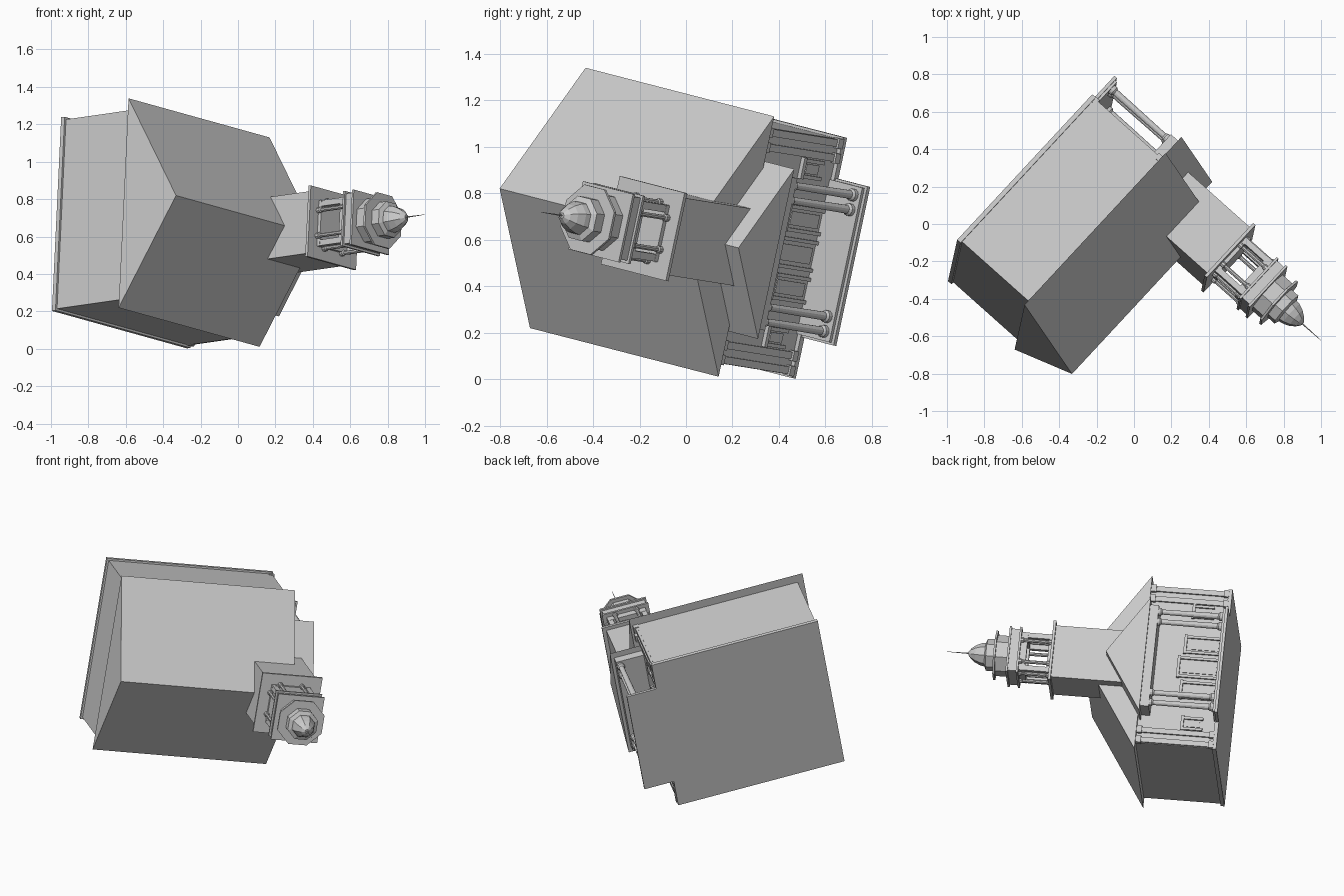
import bpy, bmesh, math
from mathutils import Matrix, Vector

if "Cube" in bpy.data.objects:
    bpy.data.objects.remove(bpy.data.objects["Cube"], do_unlink=True)

# One plain colour
stone = bpy.data.materials.new("light_grey")
stone.diffuse_color = (0.6, 0.6, 0.6, 1)
stone.use_nodes = True
stone.node_tree.nodes["Principled BSDF"].inputs["Base Color"].default_value = (0.6, 0.6, 0.6, 1)

# Building frame: w across, l from rear to front, u up; the whole building lies tilted
U = Vector((0.741, -0.661, 0.106)).normalized()
L = Vector((0.665, 0.723, -0.186))
L = (L - U * L.dot(U)).normalized()
W = U.cross(L)
FRAME = Matrix((W, -L, U)).transposed().to_4x4()
FRAME.translation = (-0.97, -0.195, 0.72)
TL = 1.01   # tower centre along the length


def finish(name, bm):
    bmesh.ops.recalc_face_normals(bm, faces=bm.faces)
    me = bpy.data.meshes.new(name)
    bm.to_mesh(me)
    bm.free()
    me.materials.append(stone)
    ob = bpy.data.objects.new(name, me)
    bpy.context.collection.objects.link(ob)
    ob.matrix_world = FRAME
    return ob


def add_box(bm, w, l, u):
    """Box from (min, max) ranges."""
    size = Vector((w[1] - w[0], l[1] - l[0], u[1] - u[0], ))
    mid = Vector(((w[0] + w[1]) / 2, -(l[0] + l[1]) / 2, (u[0] + u[1]) / 2))
    bmesh.ops.create_cube(bm, size=1, matrix=Matrix.Translation(mid) @ Matrix.Diagonal((*size, 1)))


def boxes(name, *items):
    bm = bmesh.new()
    for it in items:
        add_box(bm, *it)
    return finish(name, bm)


def square(half, u0, u1):
    return ((-half, half), (TL - half, TL + half), (u0, u1))


def prism(name, half, l0, l1, u0, u1):
    """Solid gable roof."""
    bm = bmesh.new()
    ends = [[bm.verts.new((x, -l, z)) for x, z in ((-half, u0), (half, u0), (0, u1))] for l in (l0, l1)]
    a, b = ends
    bm.faces.new(a)
    bm.faces.new(b)
    for i in range(3):
        j = (i + 1) % 3
        bm.faces.new((a[i], a[j], b[j], b[i]))
    return finish(name, bm)


def add_lathe(bm, profile, sides, w, l):
    """Rings of (radius, height) joined around an upright axis."""
    rings = []
    for r, z in profile:
        rings.append([bm.verts.new((w + r * math.cos(t), -l + r * math.sin(t), z))
                      for t in (2 * math.pi * (k + 0.5) / sides for k in range(sides))])
    for a, b in zip(rings, rings[1:]):
        for k in range(sides):
            j = (k + 1) % sides
            bm.faces.new((a[k], a[j], b[j], b[k]))
    bm.faces.new(rings[0])
    bm.faces.new(rings[-1])


def lathe(name, profile, sides, w=0, l=TL):
    bm = bmesh.new()
    add_lathe(bm, profile, sides, w, l)
    return finish(name, bm)


# Main hall
boxes("plinth", ((-0.53, 0.53), (0, 1.08), (0, 0.025)))
boxes("hall_walls", ((-0.518, 0.518), (0.012, 1.06), (0.02, 0.51)))
prism("main_roof", 0.573, -0.028, 1.099, 0.508, 0.886)

# Corner pilasters on the front wall, with foot and cap blocks
items = []
for s in (-1, 1):
    for c in (0.5, 0.435):
        for half, u, out in ((0.016, (0.02, 0.508), 1.075), (0.022, (0.02, 0.05), 1.085), (0.022, (0.475, 0.508), 1.085)):
            items.append(((s * c - half, s * c + half), (1.05, out), u))
boxes("front_pilasters", *items)

# Doors and windows on the front wall: frame bars with a raised panel
items = []
for c, half, u0, u1 in ((0, 0.06, 0.03, 0.28), (-0.15, 0.05, 0.03, 0.25), (0.15, 0.05, 0.03, 0.25),
                        (-0.37, 0.035, 0.1, 0.22), (0.37, 0.035, 0.1, 0.22)):
    for s in (-1, 1):
        e = c + s * half
        items.append(((e - 0.008, e + 0.008), (1.05, 1.075), (u0, u1)))
    items.append(((c - half - 0.012, c + half + 0.012), (1.05, 1.08), (u1, u1 + 0.018)))
    items.append(((c - half * 0.6, c + half * 0.6), (1.05, 1.066), (u0 + 0.02, u1 - 0.02)))
boxes("front_doors_and_windows", *items)

# Portico
boxes("portico_floor", ((-0.35, 0.35), (1.06, 1.27), (0, 0.018)),
      ((-0.34, 0.34), (1.06, 1.255), (0.018, 0.032)))
boxes("portico_beam", ((-0.335, 0.335), (1.05, 1.24), (0.435, 0.492)))
prism("portico_roof", 0.374, 0.85, 1.26, 0.49, 0.735)
bm = bmesh.new()
column = [(0.027, 0.03), (0.027, 0.05), (0.019, 0.06), (0.016, 0.41), (0.024, 0.42), (0.024, 0.437)]
for w in (-0.3, -0.235, 0.235, 0.3):
    add_lathe(bm, column, 12, w, 1.215)
finish("portico_columns", bm)

# Tower block and its ledge
boxes("tower_block", square(0.17, 0.5, 1.07))
boxes("tower_ledge", square(0.194, 1.068, 1.085))

# Open belfry: sill, lintels, corner posts and slim columns beside them
items = [square(0.125, 1.085, 1.105)]
for s in (-1, 1):
    e = sorted((s * 0.125, s * 0.095))
    items.append(((e[0], e[1]), (TL - 0.125, TL + 0.125), (1.24, 1.285)))
    items.append(((-0.125, 0.125), (TL + e[0], TL + e[1]), (1.24, 1.285)))
    for t in (-1, 1):
        items.append(((s * 0.108 - 0.016, s * 0.108 + 0.016),
                      (TL + t * 0.108 - 0.016, TL + t * 0.108 + 0.016), (1.1, 1.25)))
boxes("belfry_frame", *items)
bm = bmesh.new()
slim = [(0.016, 1.085), (0.016, 1.105), (0.011, 1.11), (0.011, 1.26), (0.016, 1.265), (0.016, 1.283)]
for s in (-1, 1):
    for t in (-0.07, 0.07):
        add_lathe(bm, slim, 8, s * 0.128, TL + t)
        add_lathe(bm, slim, 8, t, TL + s * 0.128)
finish("belfry_columns", bm)
boxes("belfry_cornice", square(0.15, 1.28, 1.293), square(0.138, 1.293, 1.345), square(0.15, 1.345, 1.358))

# Eight-sided lantern, dome and spike
lathe("lantern_drum", [(0.128, 1.355), (0.128, 1.435)], 8)
lathe("lantern_ledge", [(0.155, 1.432), (0.155, 1.445)], 8)
lathe("upper_drum", [(0.1, 1.445), (0.1, 1.495), (0.075, 1.505)], 8)
lathe("dome", [(0.075, 1.5), (0.07, 1.53), (0.055, 1.565), (0.035, 1.592), (0.012, 1.61)], 8)
lathe("spike", [(0.004, 1.605), (0.001, 1.745)], 6)
